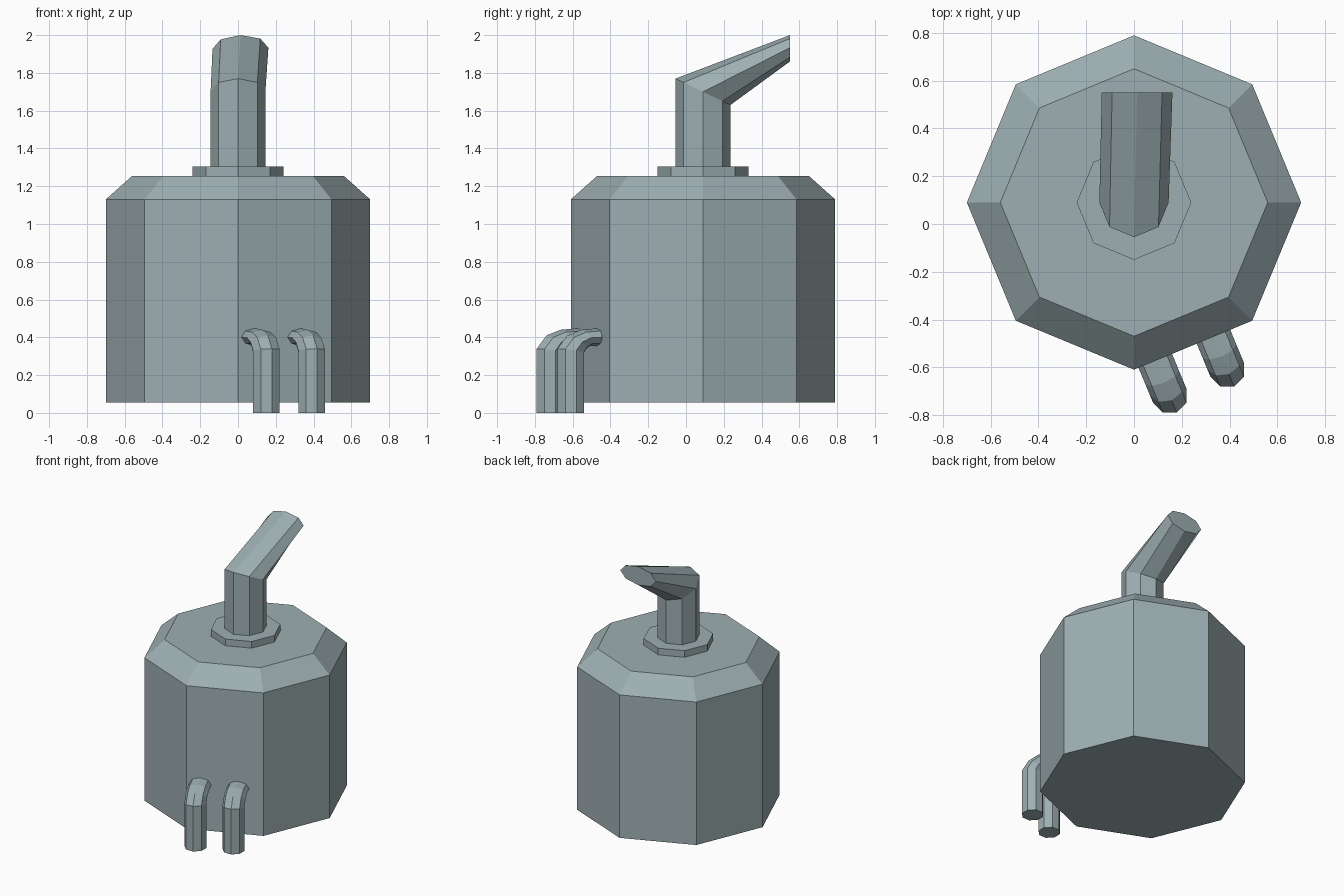
import bpy, bmesh, math
from mathutils import Vector

SIDES = 8
cube = bpy.data.objects.get("Cube")
if cube:
    bpy.data.objects.remove(cube)

metal = bpy.data.materials.new("grey_teal_metal")
metal.use_nodes = True
COLOUR = (0.34, 0.43, 0.445, 1)
metal.diffuse_color = COLOUR
metal.node_tree.nodes["Principled BSDF"].inputs["Base Color"].default_value = COLOUR


def loft(name, rings):
    """Capped eight-sided tube through rings of (centre, half axis, half axis)."""
    bm = bmesh.new()
    loops = []
    for c, u, v in rings:
        c, u, v = Vector(c), Vector(u), Vector(v)
        angles = [math.tau * i / SIDES for i in range(SIDES)]
        loops.append([bm.verts.new(c + u * math.cos(a) + v * math.sin(a)) for a in angles])
    for low, high in zip(loops, loops[1:]):
        for i in range(SIDES):
            j = (i + 1) % SIDES
            bm.faces.new((low[i], low[j], high[j], high[i]))
    bm.faces.new(loops[0][::-1])
    bm.faces.new(loops[-1])
    bmesh.ops.recalc_face_normals(bm, faces=bm.faces)
    mesh = bpy.data.meshes.new(name)
    bm.to_mesh(mesh)
    bm.free()
    mesh.materials.append(metal)
    obj = bpy.data.objects.new(name, mesh)
    bpy.context.collection.objects.link(obj)
    return obj


AXIS_Y = 0.09


def level(radius, z):
    """Horizontal ring around the main axis, with a corner facing front."""
    return ((0, AXIS_Y, z), (0, -radius, 0), (radius, 0, 0))


# Tank with chamfered shoulder, and the collar on top
loft("tank_body", [level(0.70, 0.055), level(0.70, 1.13), level(0.56, 1.255)])
loft("top_collar", [level(0.24, 1.25), level(0.24, 1.305)])

# Upright outlet pipe bending backwards to a flattened mouth
loft("outlet_pipe", [
    level(0.145, 1.29),
    ((0, AXIS_Y, 1.70), (0, -0.145, 0.07), (0.145, 0, 0)),
    ((0.013, 0.55, 1.93), (0, 0, 0.07), (0.148, 0, 0.003)),
])

# Two bent pipes entering one front panel at right angles
angle = math.radians(22.5)
inward = Vector((-math.sin(angle), math.cos(angle), 0))
across = Vector((math.cos(angle), math.sin(angle), 0))
R = 0.076
# outer and inner edge of the bend, as (distance inward, height)
BEND = [((-R, 0), (R, 0)), ((-R, 0.34), (R, 0.32)), ((-0.02, 0.41), (0.09, 0.34)),
        ((0.06, 0.44), (0.11, 0.355)), ((0.18, 0.45), (0.18, 0.355))]

for name, x, y in (("inlet_pipe_front", 0.15, -0.72), ("inlet_pipe_side", 0.39, -0.61)):
    rings = []
    for outer, inner in BEND:
        a, b = [Vector((x, y, z)) + inward * d for d, z in (outer, inner)]
        rings.append(((a + b) / 2, (a - b) / 2, across * R))
    loft(name, rings)
